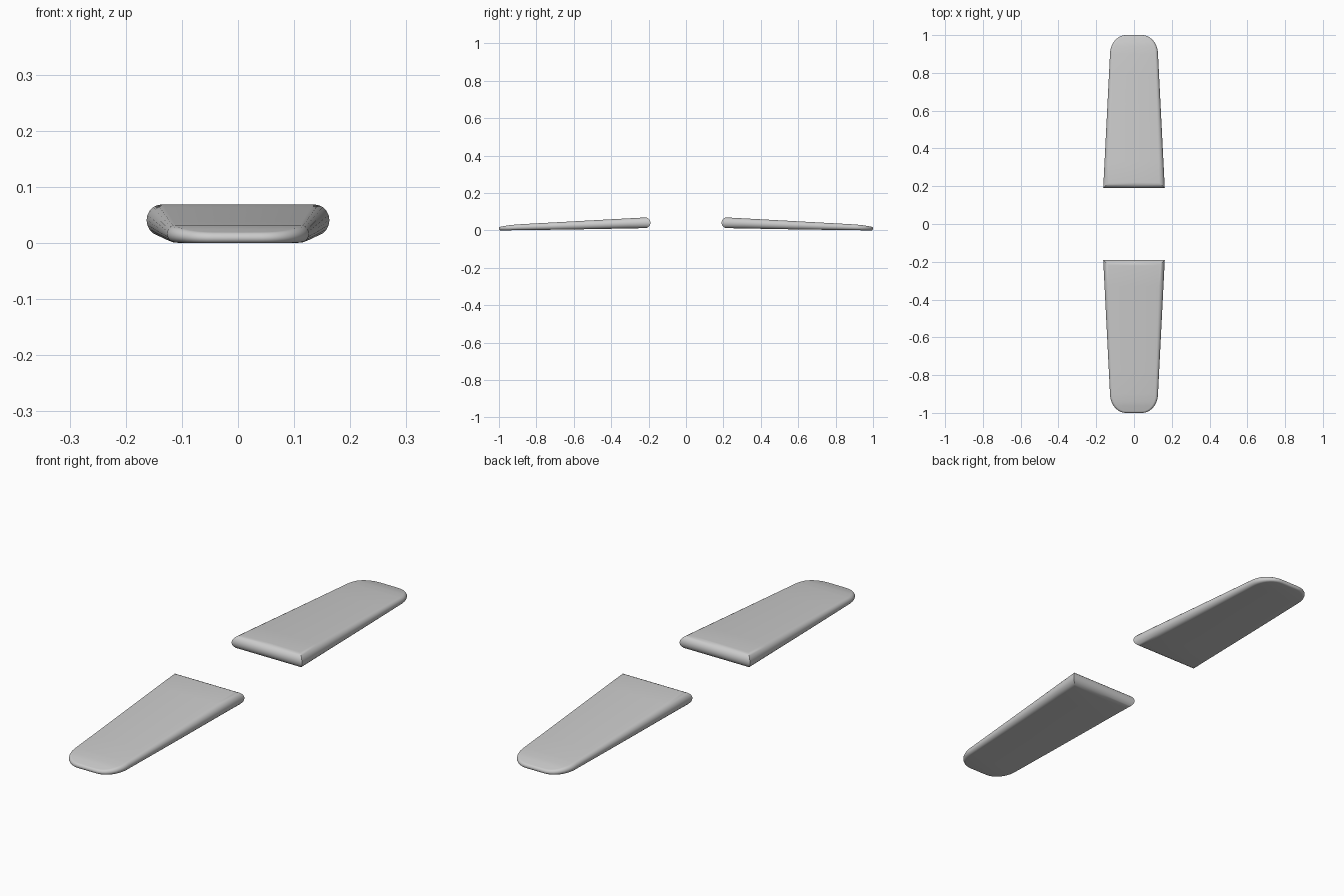
import bpy, bmesh, math

if "Cube" in bpy.data.objects:
    bpy.data.objects.remove(bpy.data.objects["Cube"])

ROOT_Y, ROOT_W = 0.19, 0.163     # inner end of the blade
TIP_Y, TIP_W = 0.90, 0.127       # where the rounded tip starts


def lerp(pts, y):
    """Piecewise linear lookup along the span."""
    for (a, va), (b, vb) in zip(pts, pts[1:]):
        if y <= b:
            return va + (vb - va) * max(0, y - a) / (b - a)
    return pts[-1][1]


TOP = [(0.19, 0.070), (0.22, 0.069), (0.55, 0.051), (0.90, 0.032), (0.95, 0.027), (1.0, 0.018)]
BOTTOM = [(0.19, 0.012), (0.22, 0.012), (0.60, 0.005), (0.90, 0.001), (1.0, 0.0)]


def half_outline(d):
    """Right half of the plan shape inset by d: root, side edge, rounded tip."""
    pts = [(0, ROOT_Y + d)]
    for i in range(7):
        t = i / 6
        y0 = ROOT_Y + d
        pts.append((ROOT_W + (TIP_W - ROOT_W) * t - d, y0 + (TIP_Y - y0) * t))
    for i in range(1, 11):
        a = math.radians(9 * i)
        pts.append((TIP_W - 0.085 + (0.085 - d) * math.cos(a), TIP_Y + (0.10 - d) * math.sin(a)))
    pts.append((0, 1.0 - d))
    return pts


outer, inner = half_outline(0), half_outline(0.02)
n = len(outer)


def ring(bm, angle):
    """Loop of vertices at one angle round the half-round edge."""
    inset, rise = 1 - math.cos(angle), math.sin(angle)
    half = []
    for (x0, y0), (x1, y1) in zip(outer, inner):
        lo, hi = lerp(BOTTOM, y0), lerp(TOP, y0)
        k = inset * (hi - lo) / 2 / 0.02
        x, y = x0 + (x1 - x0) * k, y0 + (y1 - y0) * k
        lo, hi = lerp(BOTTOM, y), lerp(TOP, y)
        half.append((x, y, (lo + hi) / 2 + rise * (hi - lo) / 2))
    pts = half + [(-x, y, z) for x, y, z in reversed(half[1:-1])]
    return [bm.verts.new(p) for p in pts]


# Blade: rounded edge rings, closed by strips across the chord
bm = bmesh.new()
rings = [ring(bm, math.radians(-90 + 18 * i)) for i in range(11)]
m = len(rings[0])
for a, b in zip(rings, rings[1:]):
    for i in range(m):
        j = (i + 1) % m
        bm.faces.new((a[i], a[j], b[j], b[i]))
for r in (rings[0], rings[-1]):
    bm.faces.new((r[0], r[1], r[m - 1]))
    for i in range(1, n - 2):
        bm.faces.new((r[i], r[i + 1], r[m - i - 1], r[m - i]))
    bm.faces.new((r[n - 2], r[n - 1], r[n]))
bmesh.ops.recalc_face_normals(bm, faces=bm.faces)
# Stand exactly on the ground
low = min(v.co.z for v in bm.verts)
bmesh.ops.translate(bm, verts=bm.verts, vec=(0, 0, -low))
mesh = bpy.data.meshes.new("blade_pair")
bm.to_mesh(mesh)
bm.free()

blade = bpy.data.objects.new("blade_pair", mesh)
bpy.context.collection.objects.link(blade)
bpy.context.view_layer.objects.active = blade
blade.select_set(True)
bpy.ops.object.shade_smooth_by_angle(angle=math.radians(35))

# Matching blade on the front side
mirror = blade.modifiers.new("mirror", 'MIRROR')
mirror.use_axis = (False, True, False)
mirror.use_clip = False
